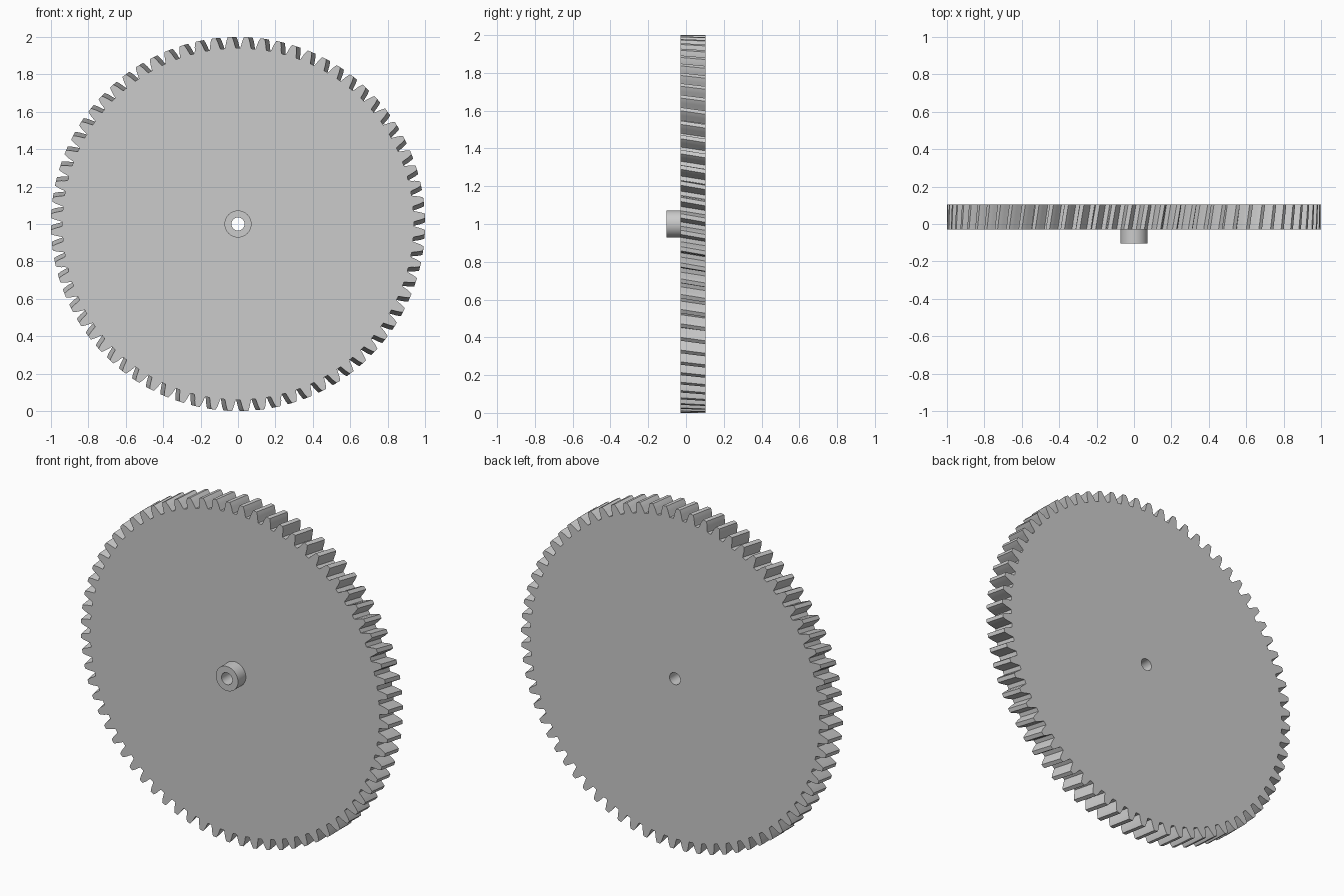
import bpy, bmesh
from math import sin, cos, pi, tan, radians

if "Cube" in bpy.data.objects:
    bpy.data.objects.remove(bpy.data.objects["Cube"])

TEETH = 72
R_ROOT, R_TIP = 0.94, 1.0
Y_FRONT, Y_BACK, Y_HUB = -0.03, 0.103, -0.103
R_BORE, R_HUB = 0.035, 0.072
TWIST = (Y_BACK - Y_FRONT) * tan(radians(10))   # helix angle
CZ = 1.0
BORE_SEGS = 48
PITCH = 2 * pi / TEETH

# one tooth: (fraction of pitch from tooth centre, radius)
TOOTH = [(-0.36, R_ROOT), (-0.31, 0.952), (-0.25, 0.973), (-0.19, 0.988), (-0.13, R_TIP),
         (0.13, R_TIP), (0.19, 0.988), (0.25, 0.973), (0.31, 0.952), (0.36, R_ROOT)]


def ring(bm, polar, y, turn=0.0):
    return [bm.verts.new((r * sin(a + turn), y, CZ + r * cos(a + turn))) for a, r in polar]


def bridge(bm, a, b):
    n = len(a)
    for i in range(n):
        j = (i + 1) % n
        bm.faces.new((a[i], a[j], b[j], b[i]))


def cap(bm, outer, inner):
    edges = []
    for loop in (outer, inner):
        for i in range(len(loop)):
            v, w = loop[i], loop[(i + 1) % len(loop)]
            edges.append(bm.edges.get((v, w)) or bm.edges.new((v, w)))
    bmesh.ops.triangle_fill(bm, edges=edges, use_beauty=True)


def finish(bm, name):
    bmesh.ops.recalc_face_normals(bm, faces=bm.faces[:])
    me = bpy.data.meshes.new(name)
    bm.to_mesh(me)
    bm.free()
    ob = bpy.data.objects.new(name, me)
    bpy.context.collection.objects.link(ob)
    bpy.context.view_layer.objects.active = ob
    ob.select_set(True)
    bpy.ops.object.shade_smooth_by_angle(angle=radians(20))
    ob.select_set(False)


def circle(r):
    return [(2 * pi * i / BORE_SEGS, r) for i in range(BORE_SEGS)]


# helical gear, hub and through bore as one closed solid
gear = [((k + 0.5 + f) * PITCH, r) for k in range(TEETH) for f, r in TOOTH]
bm = bmesh.new()
STEPS = 4
rims = [ring(bm, gear, Y_FRONT + (Y_BACK - Y_FRONT) * s / STEPS, TWIST * s / STEPS)
        for s in range(STEPS + 1)]
for a, b in zip(rims, rims[1:]):
    bridge(bm, a, b)
hub_base = ring(bm, circle(R_HUB), Y_FRONT)
hub_end = ring(bm, circle(R_HUB), Y_HUB)
bore_front = ring(bm, circle(R_BORE), Y_HUB)
bore_back = ring(bm, circle(R_BORE), Y_BACK)
bridge(bm, hub_base, hub_end)
bridge(bm, hub_end, bore_front)
bridge(bm, bore_front, bore_back)
cap(bm, rims[0], hub_base)
cap(bm, rims[-1], bore_back)
finish(bm, "helical_gear")
